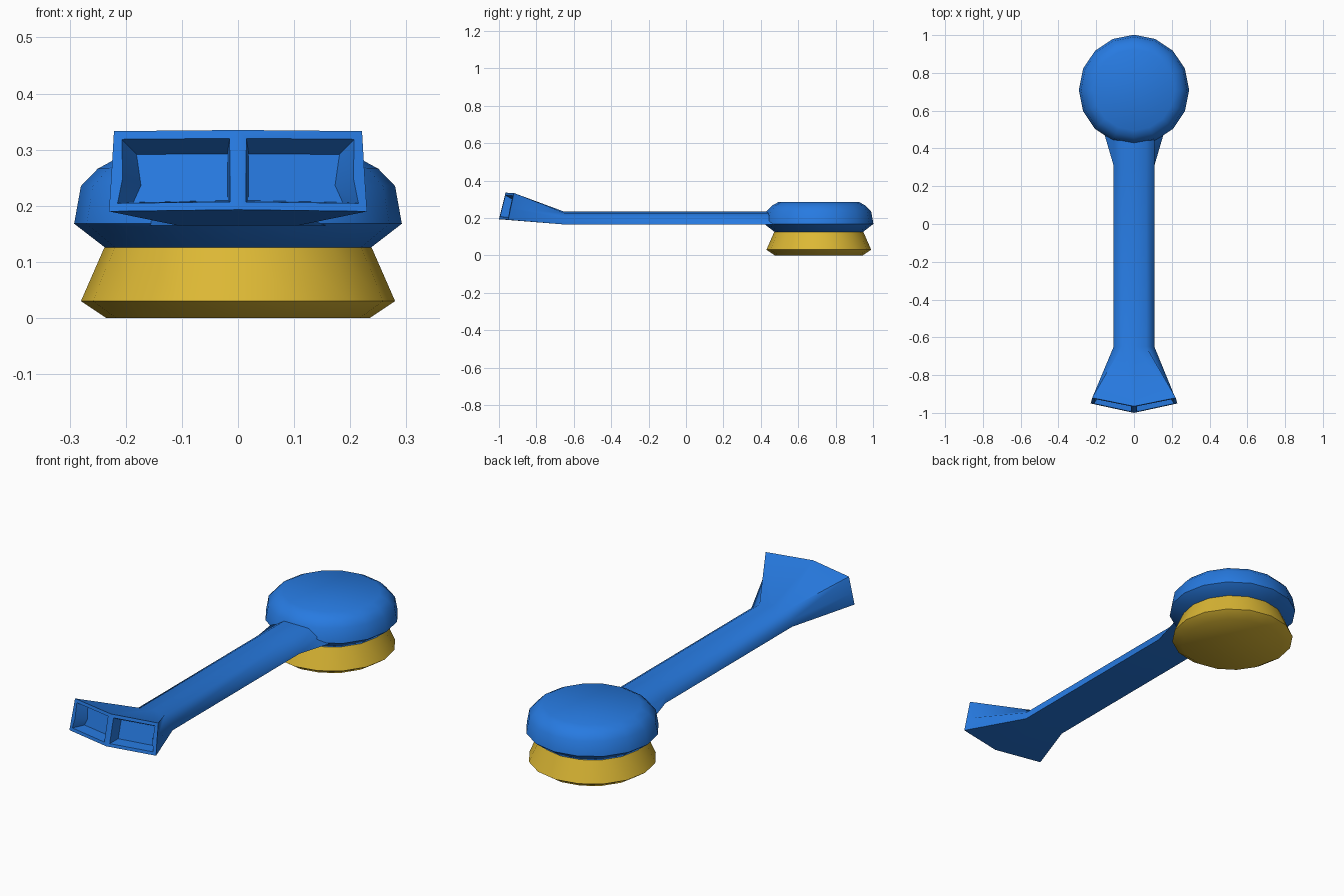
import bpy, bmesh, math

if "Cube" in bpy.data.objects:
    bpy.data.objects.remove(bpy.data.objects["Cube"])

def material(name, rgb):
    m = bpy.data.materials.new(name)
    m.diffuse_color = (*rgb, 1)
    m.use_nodes = True
    m.node_tree.nodes["Principled BSDF"].inputs["Base Color"].default_value = m.diffuse_color
    return m

BLUE = material("blue_plastic", (0.02, 0.195, 0.75))
YELLOW = material("yellow_pad", (0.72, 0.48, 0.035))

def finish(bm, name, mat, angle):
    bmesh.ops.recalc_face_normals(bm, faces=bm.faces)
    me = bpy.data.meshes.new(name)
    bm.to_mesh(me)
    bm.free()
    ob = bpy.data.objects.new(name, me)
    bpy.context.collection.objects.link(ob)
    me.materials.append(mat)
    bpy.ops.object.select_all(action='DESELECT')
    ob.select_set(True)
    bpy.context.view_layer.objects.active = ob
    bpy.ops.object.shade_smooth_by_angle(angle=math.radians(angle))
    return ob

def bridge(bm, a, b):
    n = len(a)
    for i in range(n):
        j = (i + 1) % n
        bm.faces.new((a[i], a[j], b[j], b[i]))

def disc(name, profile, mat, cy=0.71, sides=16):
    bm = bmesh.new()
    rings = []
    for r, z in profile:
        rings.append([bm.verts.new((r * math.sin(k * math.tau / sides),
                                    cy + r * math.cos(k * math.tau / sides), z))
                      for k in range(sides)])
    for a, b in zip(rings, rings[1:]):
        bridge(bm, a, b)
    bm.faces.new(rings[0])
    bm.faces.new(rings[-1])
    return finish(bm, name, mat, 60)

# Round head and the pad beneath it
disc("round_head", [(0.235, 0.124), (0.292, 0.168), (0.28, 0.235),
                    (0.25, 0.266), (0.215, 0.285)], BLUE)
disc("round_pad", [(0.235, 0.0), (0.28, 0.03), (0.238, 0.126)], YELLOW)

# Handle with flared end: half sections (x, y, z), bottom centre round to top centre
sections = [
    [(0, -1.0, .193), (.23, -.95, .19), (.226, -.938, .25), (.221, -.92, .333), (0, -.965, .335)],
    [(0, -.65, .165), (.108, -.65, .165), (.108, -.65, .197), (.065, -.65, .226), (0, -.65, .233)],
    [(0, .31, .165), (.108, .31, .165), (.108, .31, .197), (.065, .31, .226), (0, .31, .233)],
    [(0, .52, .165), (.17, .52, .165), (.108, .52, .197), (.065, .52, .226), (0, .52, .233)],
]
bm = bmesh.new()
rings = []
for s in sections:
    full = s + [(-x, y, z) for x, y, z in reversed(s[1:-1])]
    rings.append([bm.verts.new(p) for p in full])
for a, b in zip(rings, rings[1:]):
    bridge(bm, a, b)
bm.faces.new(rings[-1])

# Two recessed openings in the flared front
f = rings[0]
mouths = [bm.faces.new(f[0:5]), bm.faces.new(f[4:] + f[:1])]
bmesh.ops.recalc_face_normals(bm, faces=bm.faces)
bmesh.ops.inset_individual(bm, faces=mouths, thickness=0.021, depth=0)
bmesh.ops.inset_individual(bm, faces=mouths, thickness=0.022, depth=-0.055)
finish(bm, "flared_handle", BLUE, 60)
